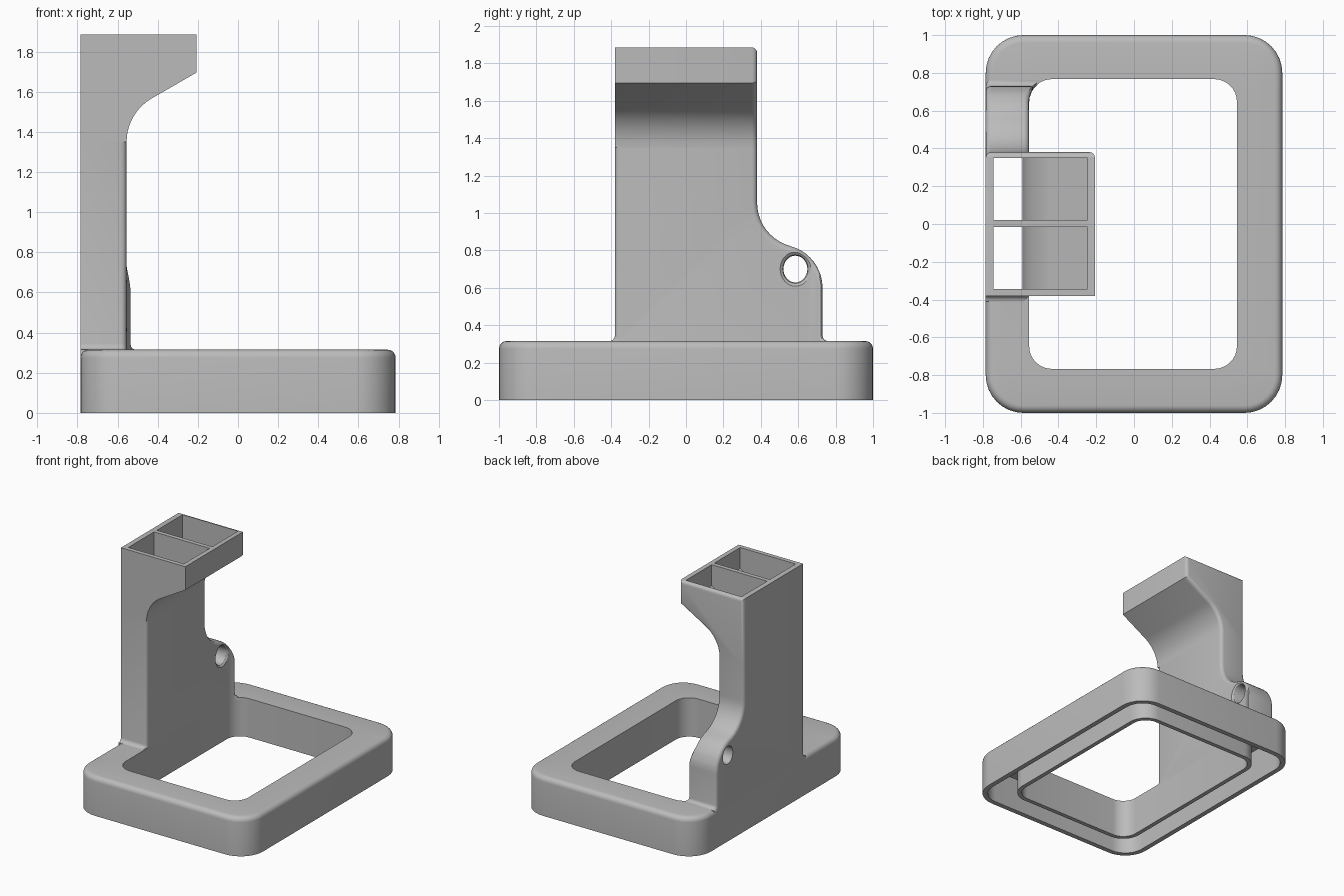
import bpy, bmesh, math
from mathutils import Vector

cube = bpy.data.objects.get("Cube")
if cube:
    bpy.data.objects.remove(cube, do_unlink=True)

grey = bpy.data.materials.new("plain_grey")
grey.use_nodes = True
colour = (0.5, 0.5, 0.5, 1)
grey.diffuse_color = colour
grey.node_tree.nodes["Principled BSDF"].inputs["Base Color"].default_value = colour

SIDE, INNER, TOP, HALF = -0.785, -0.555, 1.885, 0.38
DECK, JOIN, WALL = 0.315, 1.35, 0.035


def arc(cx, cy, r, start, end, n=8):
    angles = [math.radians(start + (end - start) * i / n) for i in range(n + 1)]
    return [(cx + r * math.cos(a), cy + r * math.sin(a)) for a in angles]


def finish(bm, name):
    bmesh.ops.recalc_face_normals(bm, faces=bm.faces)
    mesh = bpy.data.meshes.new(name)
    bm.to_mesh(mesh)
    bm.free()
    mesh.materials.append(grey)
    obj = bpy.data.objects.new(name, mesh)
    bpy.context.collection.objects.link(obj)
    return obj


def loft(rings, closed):
    """Joins matching rings of points with quads."""
    bm = bmesh.new()
    loops = [[bm.verts.new(p) for p in ring] for ring in rings]
    n = len(loops[0])
    pairs = list(zip(loops, loops[1:]))
    if closed:
        pairs.append((loops[-1], loops[0]))
    else:
        bm.faces.new(loops[0])
        bm.faces.new(loops[-1])
    for a, b in pairs:
        for i in range(n):
            j = (i + 1) % n
            bm.faces.new((a[i], a[j], b[j], b[i]))
    bmesh.ops.recalc_face_normals(bm, faces=bm.faces)
    bm.normal_update()
    return bm


def prism_x(profile, lo, hi):
    return loft([[(x, y, z) for y, z in profile] for x in (lo, hi)], False)


def prism_y(profile, lo, hi):
    return loft([[(x, y, z) for x, z in profile] for y in (lo, hi)], False)


def round_edges(bm, rule, radius):
    """Rounds the edges whose two end points satisfy the rule."""
    edges = [e for e in bm.edges if rule(e.verts[0].co, e.verts[1].co)]
    bmesh.ops.bevel(bm, geom=edges, offset=radius, segments=4, profile=0.5, affect='EDGES')


def cut(obj, cutter):
    mod = obj.modifiers.new("cut", 'BOOLEAN')
    mod.operation = 'DIFFERENCE'
    mod.solver = 'EXACT'
    mod.object = cutter
    bpy.context.view_layer.objects.active = obj
    bpy.ops.object.modifier_apply(modifier=mod.name)


def rounded_rect(cx, hx, hy, r, z):
    pts = []
    for k, (sx, sy) in enumerate(((1, 1), (-1, 1), (-1, -1), (1, -1))):
        pts += arc(cx + sx * (hx - r), sy * (hy - r), r, k * 90, k * 90 + 90)
    return [(x, y, z) for x, y in pts]


# Base frame: rounded ring with a channel underneath
def outer(inset, z):
    return rounded_rect(0, 0.785 - inset, 1 - inset, 0.2 - inset, z)


def inner(grow, z):
    return rounded_rect(-0.005, 0.55 + grow, 0.767 + grow, 0.12 + grow, z)


fillet = [outer(0.04 - a, z) for a, z in arc(0, DECK - 0.04, 0.04, 90, 0, 5)]
base = finish(loft(
    [inner(0, 0), inner(0, DECK)] + fillet
    + [outer(0, 0), outer(0.04, 0), outer(0.04, 0.275), inner(WALL, 0.275), inner(WALL, 0)],
    True), "base_frame")

# Column with a rounded ear and flared foot
column_profile = (
    [(-0.41, 0.28)] + arc(-0.41, 0.345, 0.03, -90, 0, 4)
    + [(-HALF, JOIN), (HALF, JOIN)]
    + arc(0.622, 1.056, 0.242, 180, 255, 10)
    + arc(0.5, 0.6, 0.23, 75, 0, 10)[1:]
    + arc(0.76, 0.345, 0.03, 180, 270, 4) + [(0.76, 0.28)])
bm = prism_x(column_profile, SIDE, INNER)


def column_edge(a, b):
    if abs(a.x - b.x) > 0.01 or abs(a.z - b.z) < 0.001:
        return False
    return a.y > 0 or a.x > -0.6


round_edges(bm, column_edge, 0.028)
# The ear follows the rounded corner of the opening
for y in (0.645, 0.67, 0.7, 0.72):
    bmesh.ops.bisect_plane(bm, geom=bm.verts[:] + bm.edges[:] + bm.faces[:],
                           plane_co=Vector((0, y, 0)), plane_no=Vector((0, 1, 0)))
for v in bm.verts:
    if v.co.y > 0.646 and v.co.x > -0.67:
        d = min(v.co.y - 0.645, 0.115)
        v.co.x += 0.12 - math.sqrt(0.12 ** 2 - d * d)
column = finish(bm, "column")


# Overhanging head on top of the column
def underside(offset, right):
    pts = arc(-0.305, JOIN, 0.25 + offset, 180, 120, 10)
    x, z = pts[-1]
    return pts + [(right, z + (right - x) * math.tan(math.radians(30)))]


bm = prism_y([(SIDE, JOIN)] + underside(0, -0.207) + [(-0.207, TOP), (SIDE, TOP)], -HALF, HALF)
round_edges(bm, lambda a, b: min(a.y, b.y) > 0.3 and max(a.z, b.z) > JOIN + 0.001, 0.028)
head = finish(bm, "head")

# Two shafts running from the top down into the channel
pocket = ([(-0.743, 0.2), (-0.591, 0.2)] + underside(WALL + 0.001, -0.245)
          + [(-0.245, 2), (-0.743, 2)])
for lo, hi in ((-0.345, -0.015), (0.02, 0.35)):
    cutter = finish(prism_y(pocket, lo, hi), "pocket_cutter")
    cutter.hide_render = True
    for part in (base, column, head):
        cut(part, cutter)
    bpy.data.objects.remove(cutter, do_unlink=True)

# Cable hole through the ear, flared on the inner side
steps = [(-0.85, 0.064), (-0.58, 0.064), (-0.565, 0.069), (-0.554, 0.083), (-0.45, 0.083)]
rings = [[(x, y, 0.7 + (z - 0.7) * 1.12) for y, z in arc(0.585, 0.7, r, 0, 360, 32)[:-1]]
         for x, r in steps]
cutter = finish(loft(rings, False), "hole_cutter")
cutter.hide_render = True
cut(column, cutter)
bpy.data.objects.remove(cutter, do_unlink=True)

# Smooth rounded surfaces, keep hard edges crisp
bpy.ops.object.select_all(action='DESELECT')
for part in (base, column, head):
    part.select_set(True)
bpy.context.view_layer.objects.active = base
bpy.ops.object.shade_smooth_by_angle(angle=math.radians(30))
